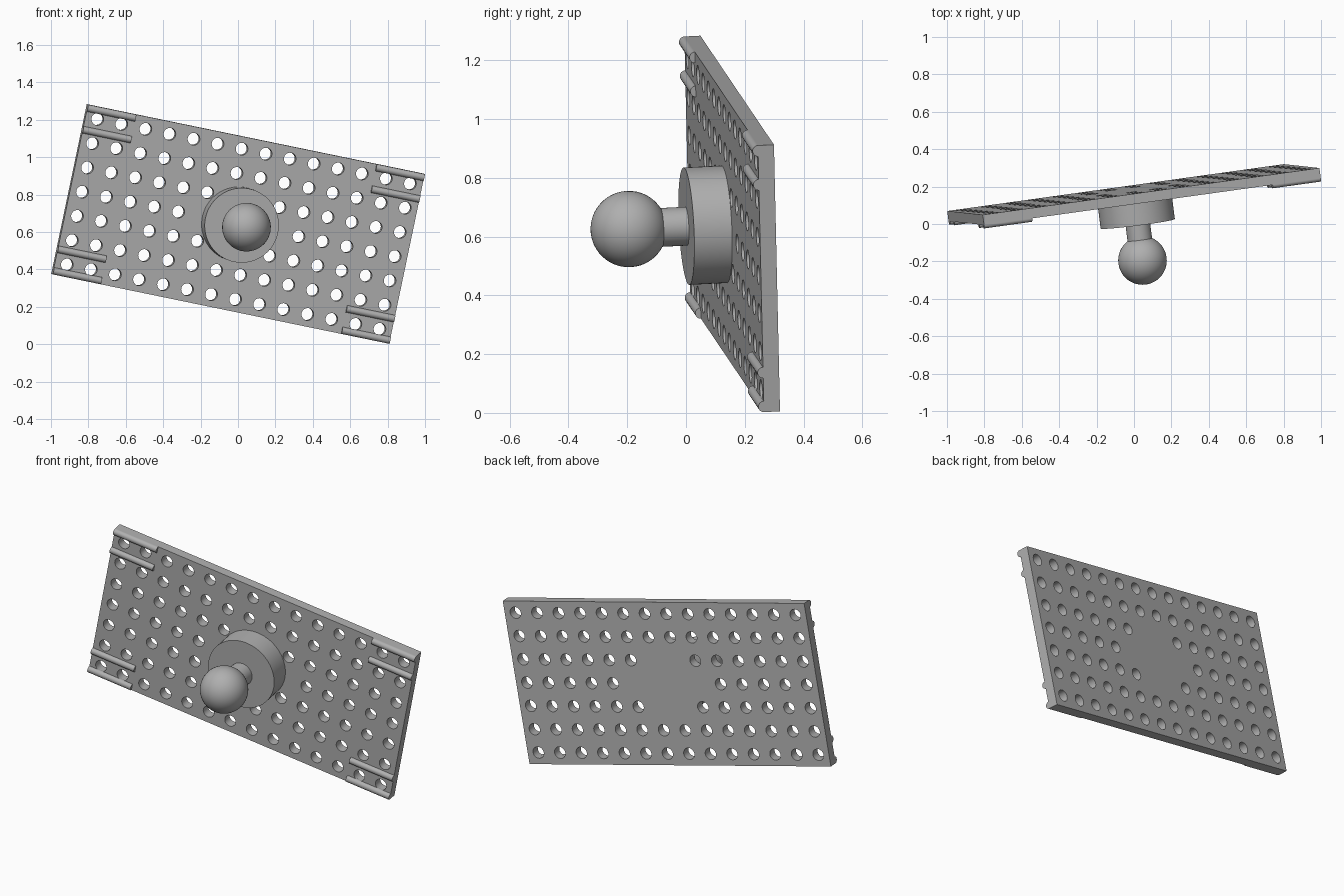
import bpy, bmesh, math
from mathutils import Matrix, Vector

if "Cube" in bpy.data.objects:
    bpy.data.objects.remove(bpy.data.objects["Cube"])

mat = bpy.data.materials.new("grey_plastic")
mat.use_nodes = True
grey = (0.43, 0.43, 0.43, 1)
mat.diffuse_color = grey
mat.node_tree.nodes["Principled BSDF"].inputs["Base Color"].default_value = grey

# Tilted frame: local x along the plate, y up the plate, z out of its front
u = Vector((0.970, 0.135, -0.200)).normalized()
n = u.cross(Vector((0.206, -0.022, 0.978))).normalized()
v = n.cross(u)
frame = Matrix.Translation((0.0035, 0.13, 0.642)) @ Matrix((u, v, n)).transposed().to_4x4()

PITCH, COLS, ROWS, THICK = 0.1325, 14, 7, 0.055
HALF_W, HALF_H = PITCH * COLS / 2, PITCH * ROWS / 2
ALONG_X = Matrix.Rotation(math.pi / 2, 4, 'Y')


def cylinder(bm, pos, radius, depth, sides, rot=Matrix()):
    bmesh.ops.create_cone(bm, cap_ends=True, segments=sides, radius1=radius,
                          radius2=radius, depth=depth,
                          matrix=Matrix.Translation(pos) @ rot)


def make(name, bm):
    mesh = bpy.data.meshes.new(name)
    bm.to_mesh(mesh)
    bm.free()
    mesh.materials.append(mat)
    ob = bpy.data.objects.new(name, mesh)
    bpy.context.collection.objects.link(ob)
    ob.matrix_world = frame
    return ob


# Plate
bm = bmesh.new()
bmesh.ops.create_cube(bm, size=1, matrix=Matrix.Translation((0, 0, -THICK / 2))
                      @ Matrix.Diagonal((2 * HALF_W, 2 * HALF_H, THICK, 1)))
plate = make("perforated_plate", bm)

# Hole grid, left solid behind the boss
bm = bmesh.new()
for i in range(COLS):
    for j in range(ROWS):
        x = (i + 0.5) * PITCH - HALF_W
        y = (j + 0.5) * PITCH - HALF_H
        if math.hypot(x, y) > 0.21:
            cylinder(bm, (x, y, -THICK / 2), 0.033, THICK * 2, 24)
cutter = make("hole_cutter", bm)
cutter.hide_render = True

cut = plate.modifiers.new("holes", 'BOOLEAN')
cut.operation = 'DIFFERENCE'
cut.solver = 'EXACT'
cut.object = cutter
bpy.context.view_layer.update()
graph = bpy.context.evaluated_depsgraph_get()
drilled = bpy.data.meshes.new_from_object(plate.evaluated_get(graph))
plate.modifiers.clear()
plate.data = drilled
bpy.data.objects.remove(cutter)
parts = [plate]

# Pairs of rounded rails at each corner
LENGTH, RAIL = 2 * PITCH, 0.019
for sx, side in ((-1, "right"), (1, "left")):
    for sy, level in ((-1, "lower"), (1, "upper")):
        bm = bmesh.new()
        for inset in (RAIL, 0.137):
            cylinder(bm, (sx * (HALF_W - LENGTH / 2), sy * (HALF_H - inset), 0),
                     RAIL, LENGTH, 24, ALONG_X)
        parts.append(make(f"{level}_{side}_rails", bm))

# Round boss, neck and ball
for name, radius, z0, z1 in (("boss", 0.2, -0.005, 0.13), ("neck", 0.066, 0.12, 0.24)):
    bm = bmesh.new()
    cylinder(bm, (0, 0, (z0 + z1) / 2), radius, z1 - z0, 64)
    parts.append(make(name, bm))
bm = bmesh.new()
bmesh.ops.create_uvsphere(bm, u_segments=48, v_segments=24, radius=0.13,
                          matrix=Matrix.Translation((0, 0, 0.328)))
parts.append(make("ball", bm))

bpy.ops.object.select_all(action='DESELECT')
for ob in parts:
    ob.select_set(True)
bpy.context.view_layer.objects.active = plate
bpy.ops.object.shade_smooth_by_angle(angle=math.radians(35))
